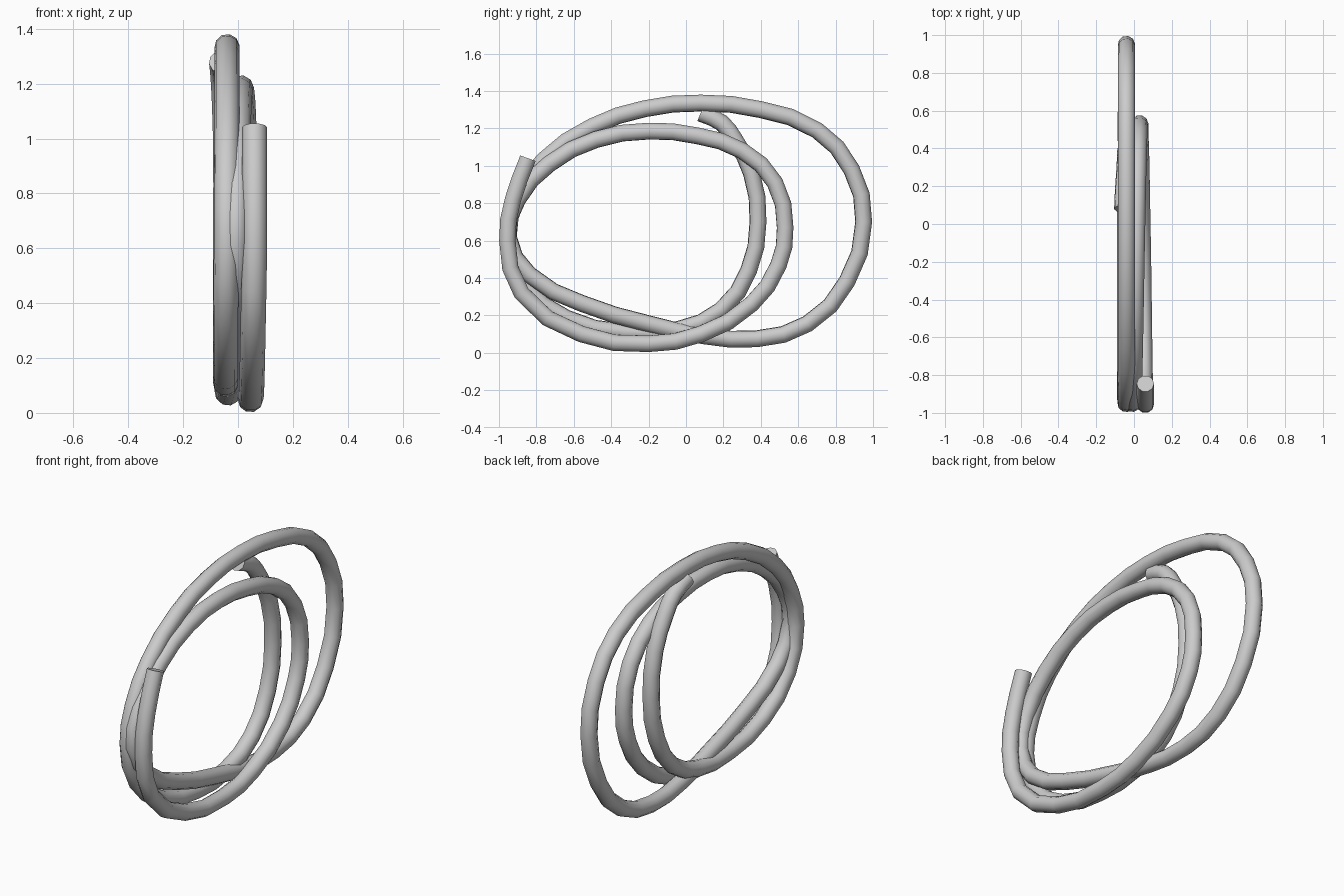
import bpy, math

# Centre line of the coiled tube: (x, y, z), from the outer end to the inner end
path = [
    # first half turn, near side
    (.06, -.845, 1.04), (.06, -.925, .82), (.06, -.955, .60), (.055, -.88, .32),
    (.05, -.56, .10), (.045, -.20, .048),
    # middle turn
    (.04, .08, .10), (.035, .35, .26), (.03, .495, .47), (.03, .53, .67),
    (.025, .475, .91), (.02, .30, 1.08), (.015, .06, 1.16), (.01, -.20, 1.185),
    (.005, -.48, 1.14), (0, -.73, 1.01), (-.005, -.90, .82), (-.01, -.95, .62),
    # slanted crossing into the outer turn
    (-.005, -.84, .42), (-.005, -.56, .265), (-.015, -.20, .155), (-.03, .10, .09),
    (-.04, .38, .075), (-.04, .65, .155), (-.04, .86, .38), (-.04, .95, .70),
    (-.04, .885, .98), (-.04, .70, 1.19), (-.04, .40, 1.30), (-.04, .08, 1.335),
    (-.04, -.22, 1.305), (-.04, -.50, 1.21), (-.04, -.76, 1.03), (-.042, -.90, .83),
    (-.042, -.95, .62),
    # inner turn, far side
    (-.045, -.87, .37), (-.045, -.64, .185), (-.045, -.33, .11), (-.045, -.04, .125),
    (-.045, .19, .23), (-.045, .335, .44), (-.045, .385, .70), (-.045, .35, .96),
    (-.05, .26, 1.14), (-.055, .19, 1.23), (-.06, .08, 1.28),
]

curve = bpy.data.curves.new("coiled_tube", 'CURVE')
curve.dimensions = '3D'
curve.bevel_depth = 0.046
curve.bevel_resolution = 3
curve.use_fill_caps = True
curve.resolution_u = 2
spline = curve.splines.new('BEZIER')
spline.bezier_points.add(len(path) - 1)
for p, co in zip(spline.bezier_points, path):
    p.co = co
    p.handle_left_type = p.handle_right_type = 'AUTO'

tube = bpy.data.objects.new("coiled_tube", curve)
bpy.context.collection.objects.link(tube)
bpy.context.view_layer.objects.active = tube
tube.select_set(True)
bpy.ops.object.convert(target='MESH')
bpy.ops.object.shade_smooth_by_angle(angle=math.radians(50))
